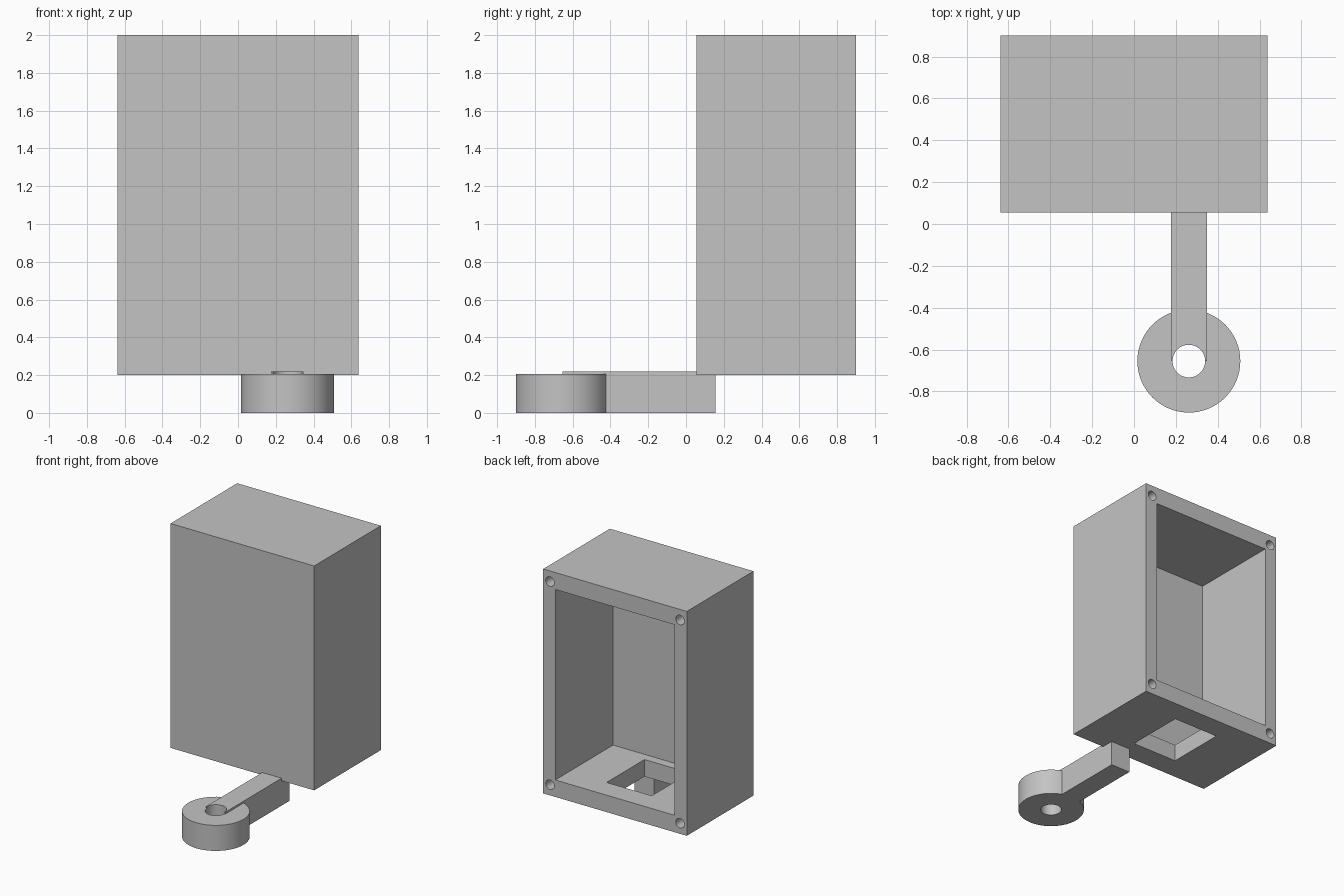
import bpy
from math import radians

default = bpy.data.objects.get("Cube")
if default:
    bpy.data.objects.remove(default, do_unlink=True)

grey = bpy.data.materials.new("plain grey")
grey.use_nodes = True
colour = (0.55, 0.55, 0.55, 1)
grey.diffuse_color = colour
grey.node_tree.nodes["Principled BSDF"].inputs["Base Color"].default_value = colour


def block(name, low, high):
    """Box between two opposite corners."""
    centre = [(a + b) / 2 for a, b in zip(low, high)]
    bpy.ops.mesh.primitive_cube_add(size=1, location=centre)
    ob = bpy.context.object
    ob.name = name
    ob.scale = [b - a for a, b in zip(low, high)]
    bpy.ops.object.transform_apply(location=False, rotation=False, scale=True)
    ob.data.materials.append(grey)
    return ob


def rod(name, centre, radius, depth, sides, tilt=0):
    """Upright cylinder, or one along y when tilted."""
    bpy.ops.mesh.primitive_cylinder_add(vertices=sides, radius=radius, depth=depth,
                                        location=centre, rotation=(radians(tilt), 0, 0))
    ob = bpy.context.object
    ob.name = name
    ob.data.materials.append(grey)
    return ob


def cut(target, cutters):
    """Subtract the cutters from the target, then apply."""
    bpy.ops.object.select_all(action="DESELECT")
    target.select_set(True)
    bpy.context.view_layer.objects.active = target
    for cutter in cutters:
        mod = target.modifiers.new("cut", "BOOLEAN")
        mod.operation = "DIFFERENCE"
        mod.solver = "EXACT"
        mod.object = cutter
        bpy.ops.object.modifier_apply(modifier=mod.name)
    bpy.ops.object.shade_smooth_by_angle(angle=radians(30))


# Enclosure: open at the back, window in the floor, screw holes in the rim
W, FRONT, BACK, BOTTOM, TOP = 0.637, 0.055, 0.9, 0.2, 2.0
SIDE, ENDS = 0.107, 0.136
case = block("enclosure", (-W, FRONT, BOTTOM), (W, BACK, TOP))
cutters = [
    block("cavity_cutter", (SIDE - W, 0.167, BOTTOM + ENDS), (W - SIDE, 1.0, TOP - ENDS)),
    block("floor_window_cutter", (-0.2, 0.24, 0.1), (0.2, 0.72, 0.45)),
]
for x in (0.06 - W, W - 0.06):
    for z in (BOTTOM + 0.085, TOP - 0.085):
        cutters.append(rod("screw_hole_cutter", (x, BACK, z), 0.038, 0.8, 32, 90))
cut(case, cutters)

# Arm and ring, sharing one bore
RX, RY = 0.262, -0.655
arm = block("arm", (RX - 0.086, RY, 0), (RX + 0.086, 0.155, 0.22))
ring = rod("ring", (RX, RY, 0.1025), 0.246, 0.205, 64)
bore = rod("bore_cutter", (RX, RY, 0.1), 0.078, 0.6, 48)
cut(arm, [bore])
cut(ring, [bore])

for helper in cutters + [bore]:
    bpy.data.objects.remove(helper, do_unlink=True)
